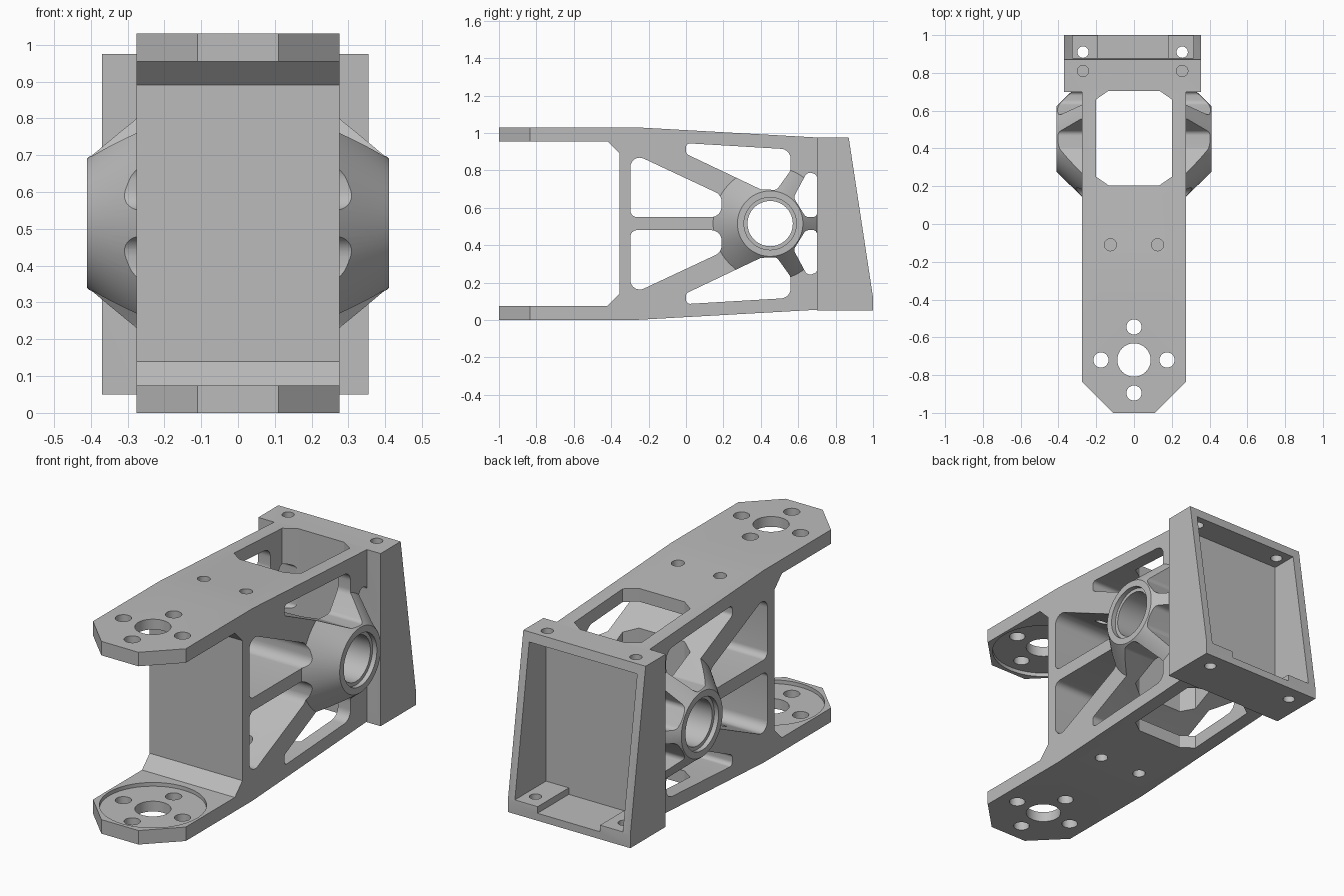
import bpy, bmesh, math
from mathutils import Vector, Matrix

if "Cube" in bpy.data.objects:
    bpy.data.objects.remove(bpy.data.objects["Cube"])

grey = bpy.data.materials.new("plain grey")
grey.diffuse_color = (0.5, 0.5, 0.5, 1)
grey.use_nodes = True
grey.node_tree.nodes["Principled BSDF"].inputs["Base Color"].default_value = grey.diffuse_color
MID_Z = 0.515            # height of the symmetry plane and hub axis
HUB_Y = 0.45


def finish(name, bm):
    bmesh.ops.recalc_face_normals(bm, faces=bm.faces)
    me = bpy.data.meshes.new(name)
    bm.to_mesh(me)
    bm.free()
    ob = bpy.data.objects.new(name, me)
    bpy.context.collection.objects.link(ob)
    me.materials.append(grey)
    return ob


def prism(name, pts, axis, a, b):
    """Extrude a 2D outline: (y,z) along X or (x,y) along Z."""
    bm = bmesh.new()
    place = (lambda p, t: (t, p[0], p[1])) if axis == 'X' else (lambda p, t: (p[0], p[1], t))
    lo = [bm.verts.new(place(p, a)) for p in pts]
    hi = [bm.verts.new(place(p, b)) for p in pts]
    bm.faces.new(lo)
    bm.faces.new(hi)
    n = len(pts)
    for i in range(n):
        j = (i + 1) % n
        bm.faces.new((lo[i], lo[j], hi[j], hi[i]))
    return finish(name, bm)


def cone(name, axis, centre, r1, r2, a, b, seg=64):
    """Cone or cylinder along X (centre = y,z) or Z (centre = x,y) from a to b."""
    bm = bmesh.new()
    mid = (a + b) / 2
    if axis == 'X':
        m = Matrix.Translation((mid, *centre)) @ Matrix.Rotation(math.pi / 2, 4, 'Y')
    else:
        m = Matrix.Translation((*centre, mid))
    bmesh.ops.create_cone(bm, cap_ends=True, segments=seg, radius1=r1, radius2=r2,
                          depth=b - a, matrix=m)
    return finish(name, bm)


def rounded(corners, steps=8):
    """Fillet a polygon given as (u, v, radius)."""
    out = []
    n = len(corners)
    for i, (u, v, r) in enumerate(corners):
        p = Vector((u, v))
        if r == 0:
            out.append((u, v))
            continue
        d1 = (Vector(corners[i - 1][:2]) - p).normalized()
        d2 = (Vector(corners[(i + 1) % n][:2]) - p).normalized()
        half = d1.angle(d2) / 2
        c = p + (d1 + d2).normalized() * (r / math.sin(half))
        s = p + d1 * (r / math.tan(half)) - c
        e = p + d2 * (r / math.tan(half)) - c
        sweep = math.atan2(s.x * e.y - s.y * e.x, s.dot(e))
        for k in range(steps + 1):
            t = sweep * k / steps
            out.append((c.x + s.x * math.cos(t) - s.y * math.sin(t),
                        c.y + s.x * math.sin(t) + s.y * math.cos(t)))
    return out


def boolean(ob, other, op):
    mod = ob.modifiers.new(op, 'BOOLEAN')
    mod.object, mod.operation, mod.solver = other, op, 'EXACT'
    bpy.context.view_layer.objects.active = ob
    bpy.ops.object.modifier_apply(modifier=mod.name)
    bpy.data.objects.remove(other)


def flip(pts):
    return [(p[0], 2 * MID_Z - p[1]) for p in pts]


# Forked body: side profile, upper half mirrored from the lower
lower = [(-0.355, 0.14), (-0.42, 0.075), (-1, 0.075), (-1, 0), (-0.27, 0), (0.72, 0.0555)]
bracket = prism("bracket", lower + flip(lower)[::-1], 'X', -0.275, 0.275)

# Conical hubs
boolean(bracket, cone("hub", 'X', (HUB_Y, MID_Z), 0.329, 0.175, 0.25, 0.41, 96), 'UNION')
boolean(bracket, cone("hub", 'X', (HUB_Y, MID_Z), 0.175, 0.329, -0.41, -0.25, 96), 'UNION')

# Rear tray block with sloped back
tray = [(0.7, 0.05), (1, 0.05), (1, 0.12), (0.87, 0.975), (0.7, 0.975)]
boolean(bracket, prism("tray", tray, 'X', -0.37, 0.355), 'UNION')

cutters = []

# Side windows through the full width, mirrored top to bottom
windows = [
    [(-0.297, 0.55, 0.035), (0.19, 0.55, 0.055), (0.19, 0.668, 0.055), (-0.297, 0.896, 0.05)],
    [(0.0, 0.945, 0.022), (0.56, 0.912, 0.055), (0.56, 0.80, 0.05), (0.485, 0.695, 0.03),
     (0.40, 0.698, 0.03), (0.0, 0.888, 0.022)],
    [(0.575, 0.655, 0.03), (0.65, 0.795, 0.03), (0.70, 0.775, 0.02), (0.70, 0.55, 0.02),
     (0.64, 0.55, 0.03)],
]
for w in windows:
    pts = rounded(w)
    for outline in (pts, flip(pts)):
        cutters.append(prism("window_cut", outline, 'X', -0.6, 0.6))

# Vertical opening with chamfered corners
half = [(0.2, 0.25), (0.2, 0.66), (0.135, 0.705)]
opening = [(0.135, 0.205)] + half
opening += [(-x, y) for x, y in reversed(opening)]
cutters.append(prism("opening_cut", opening, 'Z', -0.2, 1.2))

# Hub bore and counterbores
cutters.append(cone("bore_cut", 'X', (HUB_Y, MID_Z), 0.121, 0.121, -0.6, 0.6))
cutters.append(cone("seat_cut", 'X', (HUB_Y, MID_Z), 0.14, 0.14, 0.385, 0.6))
cutters.append(cone("seat_cut", 'X', (HUB_Y, MID_Z), 0.14, 0.14, -0.6, -0.385))

# Fork ends: chamfered corners, round recesses and bolt holes
for s in (-1, 1):
    cutters.append(prism("corner_cut", [(s * 0.11, -1), (s * 0.275, -0.835), (s * 0.375, -0.735),
                                        (s * 0.4, -1.2), (s * -0.09, -1.2)], 'Z', -0.2, 1.2))
cutters.append(cone("recess_cut", 'Z', (0, -0.72), 0.26, 0.26, 0.055, 0.975, 96))
cutters.append(cone("centre_hole_cut", 'Z', (0, -0.72), 0.088, 0.088, -0.2, 1.2))
for x, y in ((0.175, 0), (-0.175, 0), (0, 0.175), (0, -0.175)):
    cutters.append(cone("bolt_cut", 'Z', (x, y - 0.72), 0.04, 0.04, -0.2, 1.2, 32))

# Small holes over the front windows
for x in (-0.125, 0.125):
    cutters.append(cone("screw_cut", 'Z', (x, -0.11), 0.032, 0.032, 0.7, 1.2, 32))
    cutters.append(cone("screw_cut", 'Z', (x, -0.11), 0.032, 0.032, -0.2, 0.33, 32))

# Tray cavity, the slot between its two floor pads, and mounting holes
cutters.append(prism("cavity_cut", [(0.735, 0.125), (1.2, 0.125), (1.2, 0.925), (0.735, 0.925)],
                     'X', -0.325, 0.315))
cutters.append(prism("slot_cut", [(0.735, 0.09), (1.2, 0.09), (1.2, 0.3), (0.735, 0.3)],
                     'X', -0.19, 0.18))
for x in (-0.27, 0.255):
    cutters.append(cone("mount_cut", 'Z', (x, 0.81), 0.03, 0.03, 0.8, 1.2, 32))
    cutters.append(cone("mount_cut", 'Z', (x, 0.91), 0.03, 0.03, -0.2, 0.3, 32))

for c in cutters:
    boolean(bracket, c, 'DIFFERENCE')

bpy.ops.object.select_all(action='DESELECT')
bracket.select_set(True)
bpy.context.view_layer.objects.active = bracket
bpy.ops.object.shade_smooth_by_angle(angle=math.radians(25))
